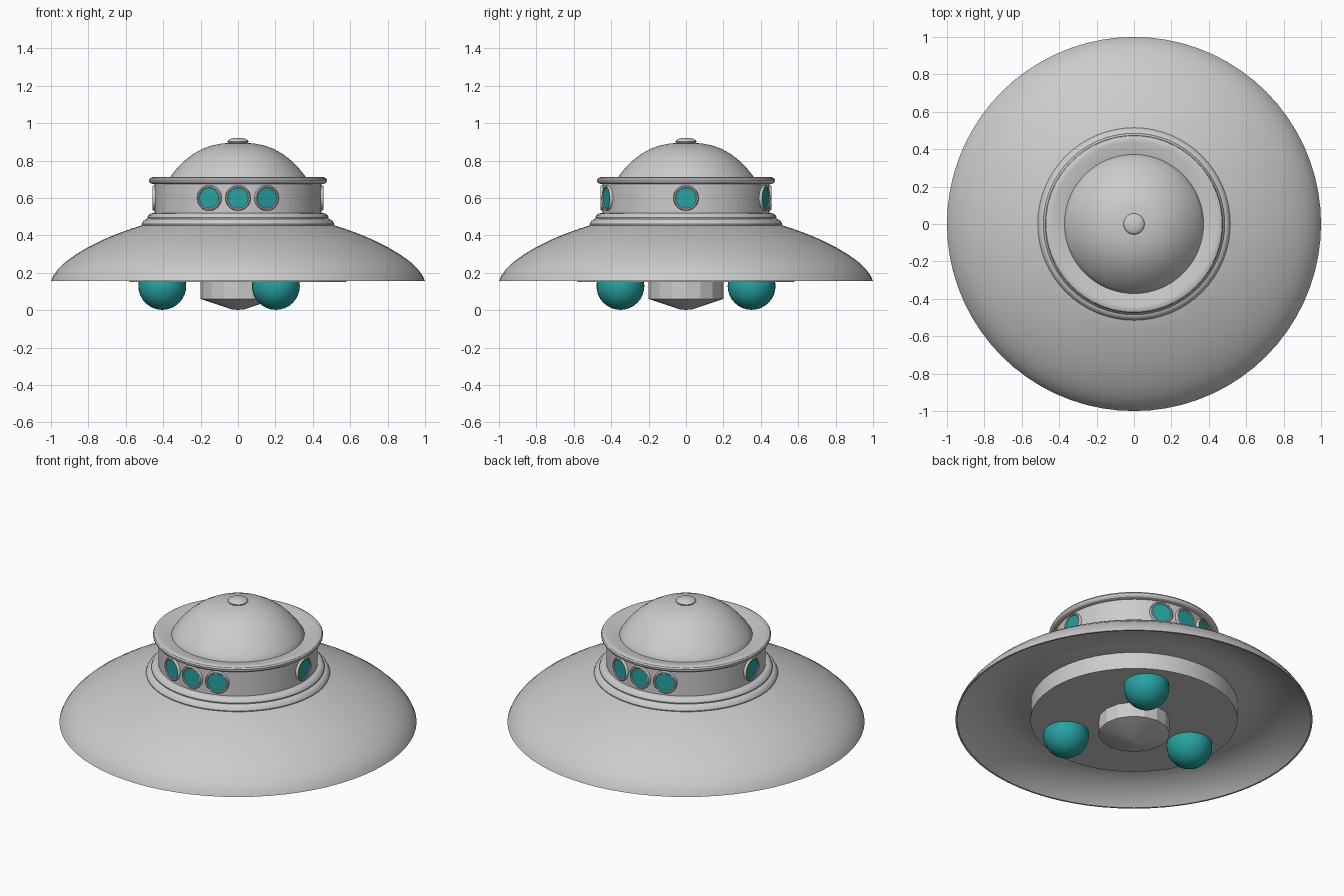
import bpy, bmesh
from math import radians, sin, cos, pi


def lathe(name, profile, segments=64, angle=30, mat=None, loc=(0, 0, 0), rot=(0, 0, 0)):
    """Spin a closed (radius, z) profile around the z axis."""
    bm = bmesh.new()
    verts = [bm.verts.new((r, 0, z)) for r, z in profile]
    edges = [bm.edges.new(pair) for pair in zip(verts, verts[1:])]
    if profile[0][0] > 0:
        edges.append(bm.edges.new((verts[-1], verts[0])))
    bmesh.ops.spin(bm, geom=verts + edges, axis=(0, 0, 1), cent=(0, 0, 0),
                   angle=2 * pi, steps=segments, use_duplicate=False)
    bmesh.ops.remove_doubles(bm, verts=bm.verts, dist=0.0002)
    bmesh.ops.recalc_face_normals(bm, faces=bm.faces)
    for f in bm.faces:
        f.smooth = True
    for e in bm.edges:
        e.smooth = e.calc_face_angle(0) < radians(angle)
    mesh = bpy.data.meshes.new(name)
    bm.to_mesh(mesh)
    bm.free()
    obj = bpy.data.objects.new(name, mesh)
    bpy.context.collection.objects.link(obj)
    obj.location, obj.rotation_euler = loc, rot
    if mat:
        mesh.materials.append(mat)
    return obj


teal = bpy.data.materials.new("teal")
teal.diffuse_color = (0.02, 0.36, 0.36, 1)

# Saucer shell with a hollow underside
lathe("saucer_hull", [
    (0.44, 0.47), (0.51, 0.455), (0.57, 0.436), (0.65, 0.407), (0.73, 0.373),
    (0.80, 0.338), (0.866, 0.298), (0.92, 0.26), (0.963, 0.218), (0.988, 0.183),
    (1.0, 0.155), (0.99, 0.155), (0.96, 0.185), (0.91, 0.22), (0.85, 0.25),
    (0.78, 0.271), (0.71, 0.277), (0.64, 0.268), (0.57, 0.25), (0.44, 0.25)], 72)

# Round plate under the hull
lathe("belly_plate", [(0, 0.26), (0.58, 0.26), (0.58, 0.15), (0, 0.15)])

# Faceted core with a shallow cone tip
lathe("belly_core", [(0, 0.17), (0.2, 0.17), (0.2, 0.06), (0.03, 0.004), (0, 0.002)], 16, 15)

# Two stepped rings below the cabin
lathe("collar_lower", [(0.4, 0.45), (0.512, 0.45), (0.515, 0.46), (0.508, 0.475),
                       (0.495, 0.486), (0.48, 0.489), (0.4, 0.489)])
lathe("collar_upper", [(0.4, 0.485), (0.483, 0.485), (0.485, 0.495), (0.479, 0.508),
                       (0.467, 0.517), (0.452, 0.52), (0.4, 0.52)])

# Cabin wall and rounded brim, whose top slopes in to the dome
lathe("cabin_wall", [(0.36, 0.51), (0.446, 0.51), (0.446, 0.69), (0.36, 0.69)])
lathe("cabin_brim", [(0.36, 0.674), (0.455, 0.674), (0.468, 0.679), (0.475, 0.688),
                     (0.476, 0.697), (0.471, 0.706), (0.461, 0.711), (0.44, 0.711),
                     (0.36, 0.692)])

# Dome and top knob
lathe("dome", [(0, 0.68), (0.374, 0.68), (0.372, 0.695), (0.355, 0.722), (0.325, 0.76),
               (0.285, 0.8), (0.24, 0.835), (0.19, 0.863), (0.14, 0.881),
               (0.09, 0.891), (0.045, 0.895), (0, 0.896)])
lathe("dome_knob", [(0.056 * sin(i * pi / 12), 0.902 + 0.02 * cos(i * pi / 12))
                    for i in range(13)], 32)

# Portholes: three at front and back, one on each side
for i, deg in enumerate((-20, 0, 20, 90, 160, 180, 200, 270)):
    a = radians(deg)
    loc, rot = (0.446 * sin(a), -0.446 * cos(a), 0.6), (pi / 2, 0, a)
    lathe(f"porthole_frame_{i}", [(0.055, -0.02), (0.068, -0.02), (0.068, 0.006),
                                  (0.064, 0.011), (0.058, 0.011), (0.055, 0.008)],
          32, 40, None, loc, rot)
    lathe(f"porthole_glass_{i}", [(0, -0.02), (0.057, -0.02), (0.057, 0.006), (0, 0.006)],
          32, 40, teal, loc, rot)

# Three landing balls
for i, deg in enumerate((60, 180, 300)):
    a = radians(deg)
    lathe(f"landing_ball_{i}", [(0.128 * sin(k * pi / 16), 0.128 * cos(k * pi / 16))
                                for k in range(17)],
          32, 30, teal, (0.405 * cos(a), 0.405 * sin(a), 0.13))
